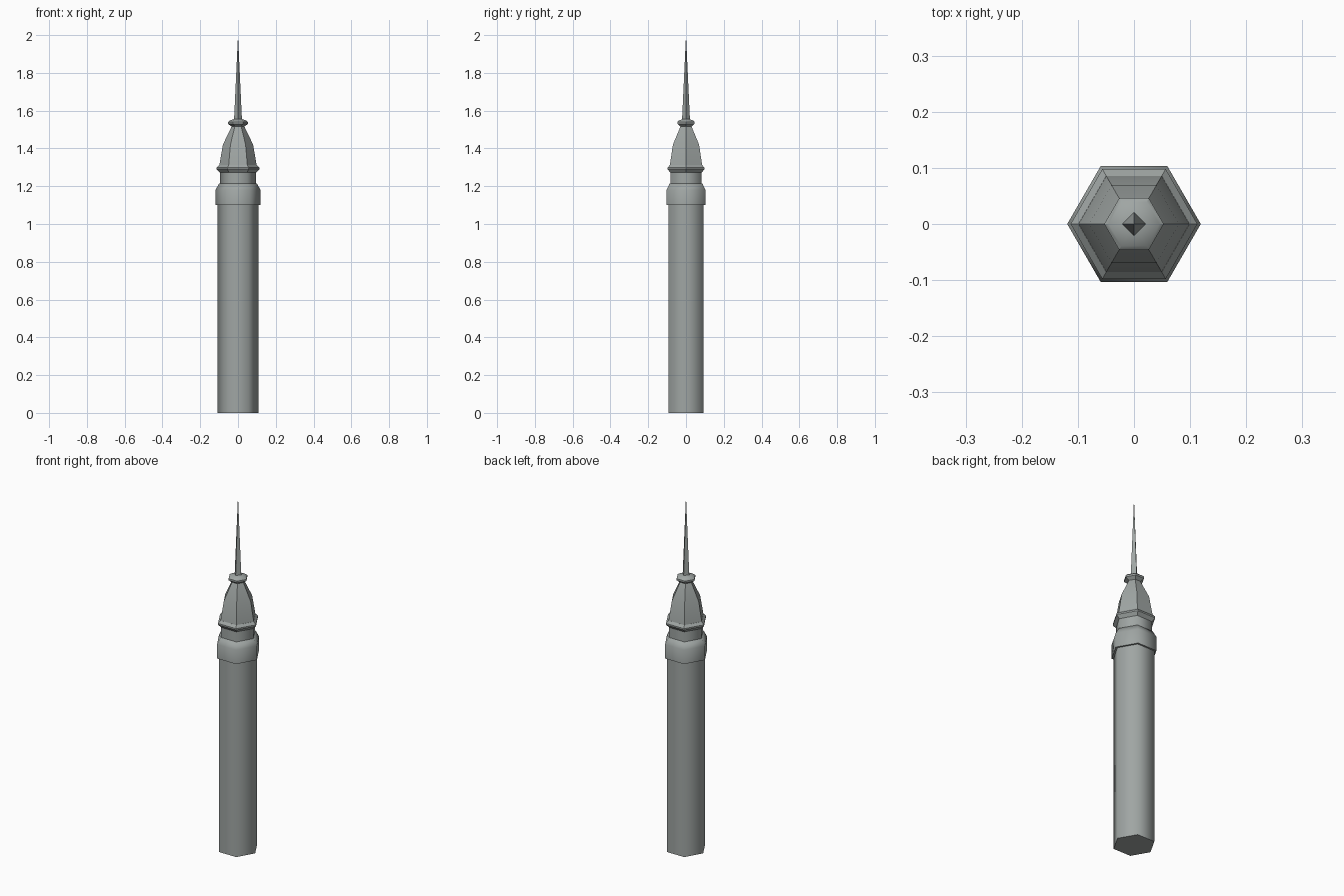
import bpy, bmesh, math

old = bpy.data.objects.get("Cube")
if old:
    bpy.data.objects.remove(old, do_unlink=True)

stone = bpy.data.materials.new("grey_stone")
stone.use_nodes = True
colour = (0.35, 0.38, 0.37, 1)
stone.diffuse_color = colour
stone.node_tree.nodes["Principled BSDF"].inputs["Base Color"].default_value = colour


def lathe(name, profile, sides, angle):
    """Stack of regular polygons from (radius, height) pairs, capped at both ends."""
    bm = bmesh.new()
    rings = []
    for r, z in profile:
        turns = [2 * math.pi * i / sides for i in range(sides)]
        rings.append([bm.verts.new((r * math.cos(a), r * math.sin(a), z)) for a in turns])
    for low, high in zip(rings, rings[1:]):
        for i in range(sides):
            j = (i + 1) % sides
            bm.faces.new((low[i], low[j], high[j], high[i]))
    bm.faces.new(rings[0][::-1])
    bm.faces.new(rings[-1])
    bmesh.ops.remove_doubles(bm, verts=bm.verts, dist=0.0001)
    bmesh.ops.recalc_face_normals(bm, faces=bm.faces)
    mesh = bpy.data.meshes.new(name)
    bm.to_mesh(mesh)
    bm.free()
    mesh.materials.append(stone)
    obj = bpy.data.objects.new(name, mesh)
    bpy.context.collection.objects.link(obj)
    bpy.ops.object.select_all(action='DESELECT')
    obj.select_set(True)
    bpy.context.view_layer.objects.active = obj
    bpy.ops.object.shade_smooth_by_angle(angle=math.radians(angle))
    return obj


# Long hexagonal shaft, softly shaded round its sides
lathe("shaft", [(0.108, 0), (0.108, 1.11)], 6, 65)

# Collar with a sloped top, and the neck above it
lathe("collar", [(0.108, 1.10), (0.119, 1.10), (0.119, 1.18), (0.1, 1.215)], 6, 65)
lathe("neck", [(0.096, 1.20), (0.096, 1.285)], 6, 65)

# Flared eave and bent roof
lathe("eave", [(0.094, 1.27), (0.113, 1.29), (0.113, 1.298), (0.099, 1.312)], 6, 30)
lathe("roof", [(0.099, 1.31), (0.08, 1.42), (0.032, 1.52)], 6, 30)

# Knob and needle
lathe("knob", [(0.032, 1.515), (0.053, 1.53), (0.053, 1.54), (0.045, 1.547), (0.02, 1.556)], 6, 30)
lathe("spire", [(0.021, 1.55), (0, 2.0)], 4, 30)
